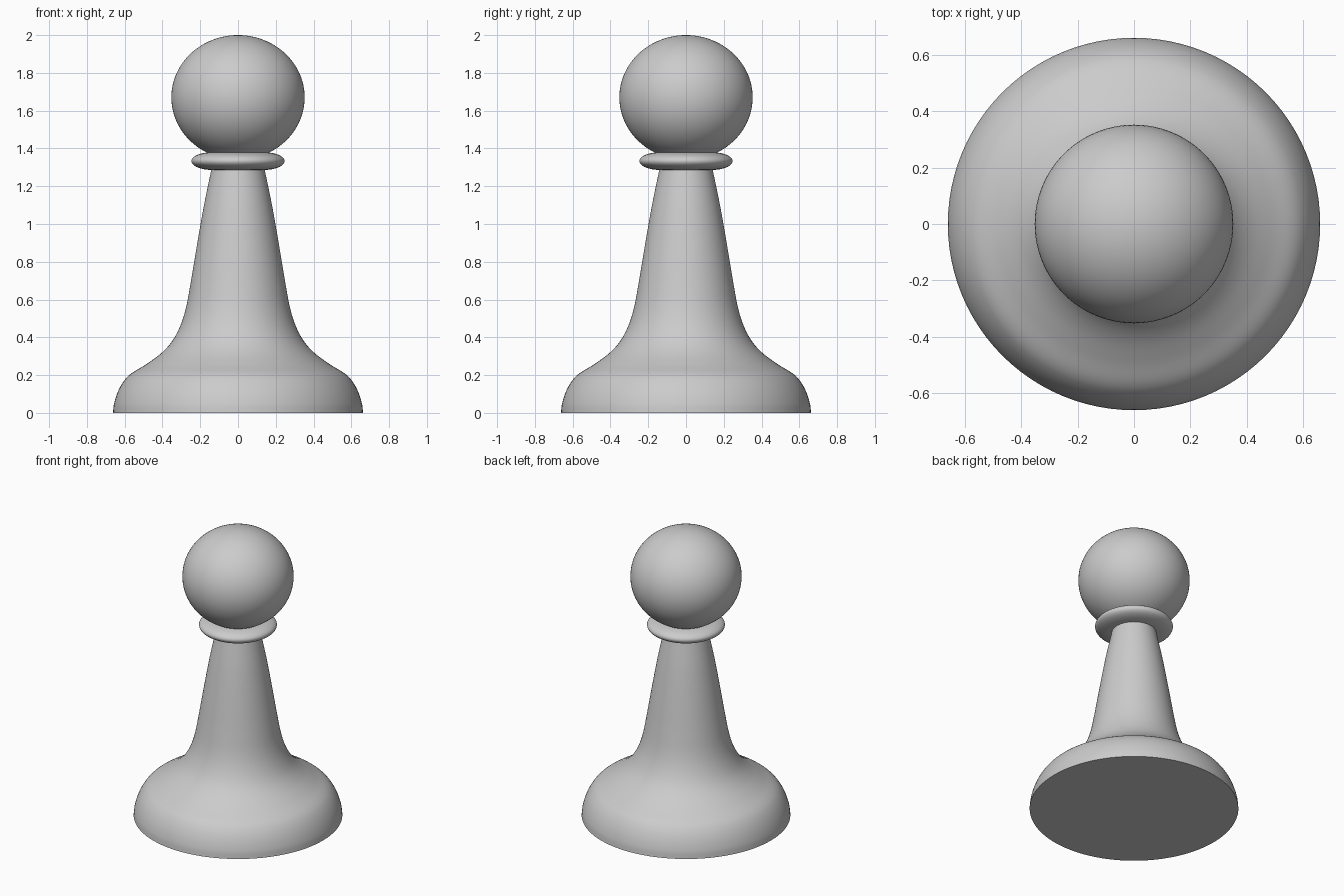
import bpy, bmesh, math
from mathutils import Vector

if "Cube" in bpy.data.objects:
    bpy.data.objects.remove(bpy.data.objects["Cube"])

grey = bpy.data.materials.new("grey")
grey.diffuse_color = (0.6, 0.6, 0.6, 1)
grey.use_nodes = True
grey.node_tree.nodes["Principled BSDF"].inputs["Base Color"].default_value = grey.diffuse_color
SEG = 96


def smooth_path(pts, n=6):
    """Catmull-Rom curve through profile points."""
    p = [Vector(a) for a in pts]
    p = [2 * p[0] - p[1]] + p + [2 * p[-1] - p[-2]]
    out = []
    for i in range(1, len(p) - 2):
        a, b, c, d = p[i - 1:i + 3]
        for k in range(n):
            t = k / n
            out.append(0.5 * (2 * b + (c - a) * t + (2 * a - 5 * b + 4 * c - d) * t * t
                              + (3 * b - a - 3 * c + d) * t ** 3))
    return out + [p[-2]]


def lathe(name, profile):
    """Spin an (r, z) profile running bottom to top, capping open ends."""
    bm = bmesh.new()
    rings = []
    for r, z in profile:
        if r < 1e-5:
            rings.append([bm.verts.new((0, 0, z))])
        else:
            rings.append([bm.verts.new((r * math.cos(2 * math.pi * i / SEG),
                                        r * math.sin(2 * math.pi * i / SEG), z)) for i in range(SEG)])
    for lo, hi in zip(rings, rings[1:]):
        for i in range(SEG):
            j = (i + 1) % SEG
            if len(lo) == 1:
                bm.faces.new((lo[0], hi[j], hi[i]))
            elif len(hi) == 1:
                bm.faces.new((lo[i], lo[j], hi[0]))
            else:
                bm.faces.new((lo[i], lo[j], hi[j], hi[i]))
    if len(rings[0]) > 1:
        bm.faces.new(rings[0][::-1])
    if len(rings[-1]) > 1:
        bm.faces.new(rings[-1])
    mesh = bpy.data.meshes.new(name)
    bm.to_mesh(mesh)
    bm.free()
    mesh.materials.append(grey)
    ob = bpy.data.objects.new(name, mesh)
    bpy.context.collection.objects.link(ob)
    bpy.ops.object.select_all(action='DESELECT')
    ob.select_set(True)
    bpy.context.view_layer.objects.active = ob
    bpy.ops.object.shade_smooth_by_angle(angle=math.radians(40))


# Flared base and tapering stem
lathe("base_and_stem", smooth_path([
    (0.662, 0), (0.656, 0.05), (0.637, 0.11), (0.607, 0.165), (0.567, 0.207), (0.49, 0.255),
    (0.41, 0.313), (0.352, 0.375), (0.308, 0.455), (0.277, 0.55), (0.252, 0.68),
    (0.217, 0.89), (0.18, 1.10), (0.142, 1.285), (0.135, 1.34)]))

# Thin rounded collar
lathe("collar", [(0.135 + 0.112 * math.cos(a), 1.333 + 0.047 * math.sin(a))
                 for a in [math.pi * (k / 24 - 0.5) for k in range(25)]])

# Slightly flattened ball head
lathe("head", [(0.353 * math.cos(a), 1.67 + 0.33 * math.sin(a))
               for a in [math.pi * (k / 48 - 0.5) for k in range(49)]])
